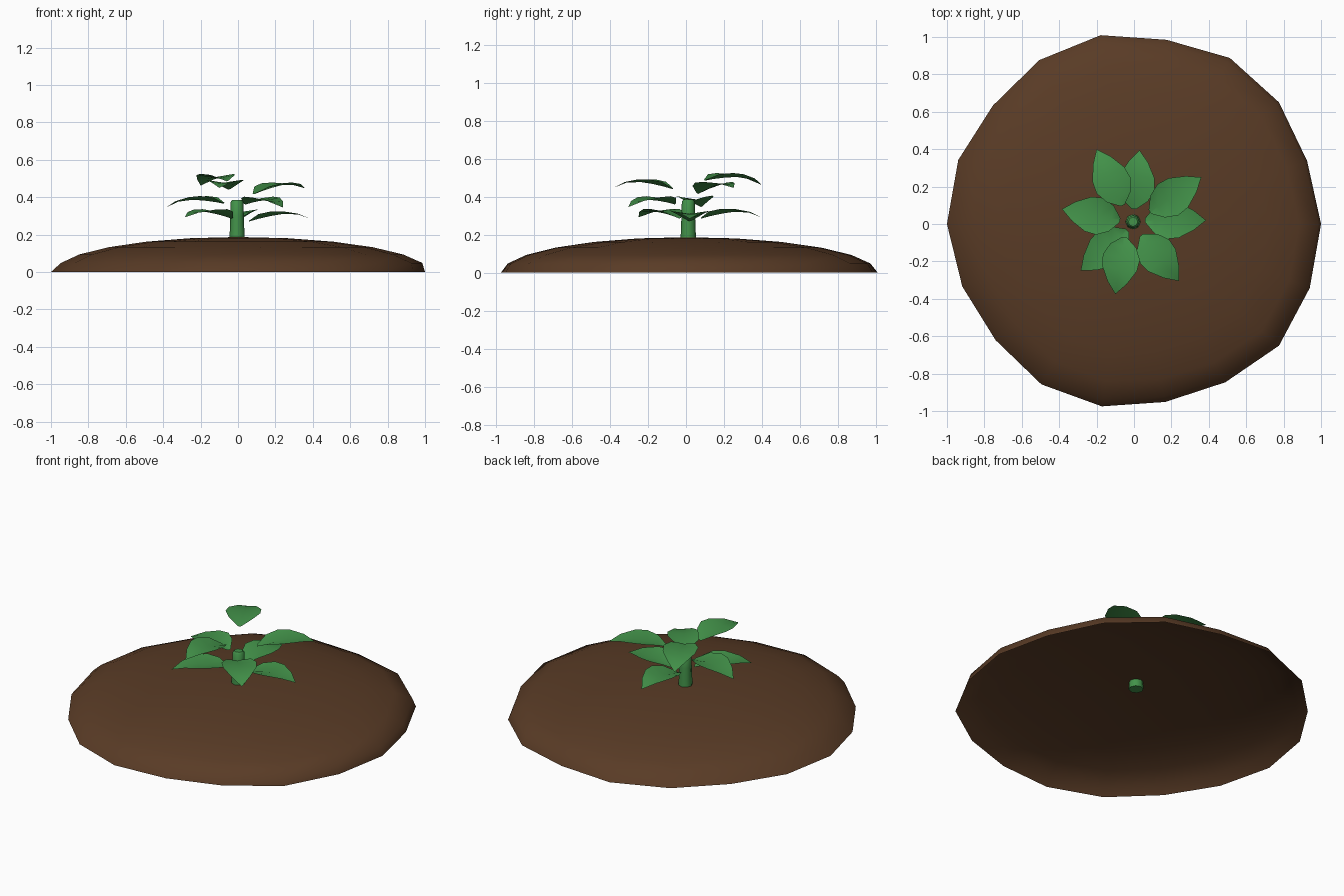
import bpy
import bmesh
from math import sin, cos, pi, radians
from mathutils import Vector

if "Cube" in bpy.data.objects:
    bpy.data.objects.remove(bpy.data.objects["Cube"], do_unlink=True)


def material(name, rgb):
    m = bpy.data.materials.new(name)
    m.use_nodes = True
    m.diffuse_color = (*rgb, 1)
    m.node_tree.nodes["Principled BSDF"].inputs["Base Color"].default_value = (*rgb, 1)
    return m


soil = material("soil brown", (0.1, 0.044, 0.019))
green = material("leaf green", (0.056, 0.29, 0.068))


def finish(bm, name, mat, angle):
    mesh = bpy.data.meshes.new(name)
    bm.to_mesh(mesh)
    bm.free()
    mesh.materials.append(mat)
    ob = bpy.data.objects.new(name, mesh)
    bpy.context.collection.objects.link(ob)
    bpy.ops.object.select_all(action="DESELECT")
    ob.select_set(True)
    bpy.context.view_layer.objects.active = ob
    bpy.ops.object.shade_smooth_by_angle(angle=radians(angle))
    return ob


def bridge(bm, a, b):
    n = len(a)
    for i in range(n):
        j = (i + 1) % n
        bm.faces.new((a[i], a[j], b[j], b[i]))


# Soil mound: open half dome, slightly uneven around the rim
SIDES, RINGS, HEIGHT = 18, 6, 0.187
rim = [1, 0.985, 1.012, 1.025, 1, 1.025, 1.012, 0.985, 1,
       1.012, 0.977, 0.966, 0.99, 0.99, 0.966, 0.977, 1.012, 1]
rim = rim[:1] + rim[1:9] + [1] + rim[9:][1:]
bm = bmesh.new()
rings = []
for k in range(RINGS):
    e = k * pi / 2 / RINGS
    ring = []
    for i in range(SIDES):
        a = 2 * pi * i / SIDES
        r = cos(e) * rim[i]
        if k:
            r *= 1 + 0.02 * cos(a)
        ring.append(bm.verts.new((r * cos(a), r * sin(a), HEIGHT * sin(e))))
    if rings:
        bridge(bm, rings[-1], ring)
    rings.append(ring)
pole = bm.verts.new((0, 0, HEIGHT))
for i in range(SIDES):
    bm.faces.new((rings[-1][i], rings[-1][(i + 1) % SIDES], pole))
finish(bm, "soil_mound", soil, 60)

# Stem: tapered, with a small chamfer at the cut top
bm = bmesh.new()
last = None
for r, z in ((0.042, 0.14), (0.036, 0.3), (0.034, 0.375), (0.025, 0.385)):
    ring = [bm.verts.new((r * cos(i * pi / 4) - 0.005, r * sin(i * pi / 4) + 0.012, z))
            for i in range(8)]
    if last:
        bridge(bm, last, ring)
    else:
        bm.faces.new(ring[::-1])
    last = ring
bm.faces.new(last)
finish(bm, "stem", green, 50)

# Leaf stations: position along, half width, arch height, edge lift
STATIONS = ((0, 0.012, 0, 0.005), (0.15, 0.07, 0.012, 0.025), (0.35, 0.1, 0.024, 0.024),
            (0.55, 0.094, 0.032, 0.014), (0.8, 0.052, 0.026, 0.004))


def leaf(name, base, tip):
    base, tip = Vector(base), Vector(tip)
    run = tip - base
    side = Vector((-run.y, run.x, 0)).normalized()
    bm = bmesh.new()
    last = None
    for t, w, arch, lift in STATIONS:
        mid = base + run * t + Vector((0, 0, arch))
        row = [bm.verts.new(mid + side * w * s + Vector((0, 0, lift * abs(s))))
               for s in (-1, 0, 1)]
        if last:
            for i in (0, 1):
                bm.faces.new((last[i], row[i], row[i + 1], last[i + 1]))
        last = row
    end = bm.verts.new(tip)
    for i in (0, 1):
        bm.faces.new((last[i], end, last[i + 1]))
    finish(bm, name, green, 60)


# Lower, middle and upper tiers
leaf("lower_leaf_left", (0.06, 0.02, 0.27), (0.385, 0.02, 0.285))
leaf("lower_leaf_back", (0, 0.08, 0.285), (0.03, 0.395, 0.292))
leaf("lower_leaf_right", (-0.035, -0.035, 0.285), (-0.285, -0.25, 0.292))
leaf("middle_leaf_front", (0.04, -0.06, 0.36), (0.24, -0.305, 0.345))
leaf("middle_leaf_right", (-0.075, 0.02, 0.365), (-0.385, 0.08, 0.345))
leaf("upper_leaf_left", (0.085, 0.065, 0.415), (0.36, 0.25, 0.447))
leaf("upper_leaf_front", (-0.05, -0.07, 0.44), (-0.1, -0.375, 0.45))
leaf("upper_leaf_back", (-0.06, 0.1, 0.485), (-0.2, 0.4, 0.462))
